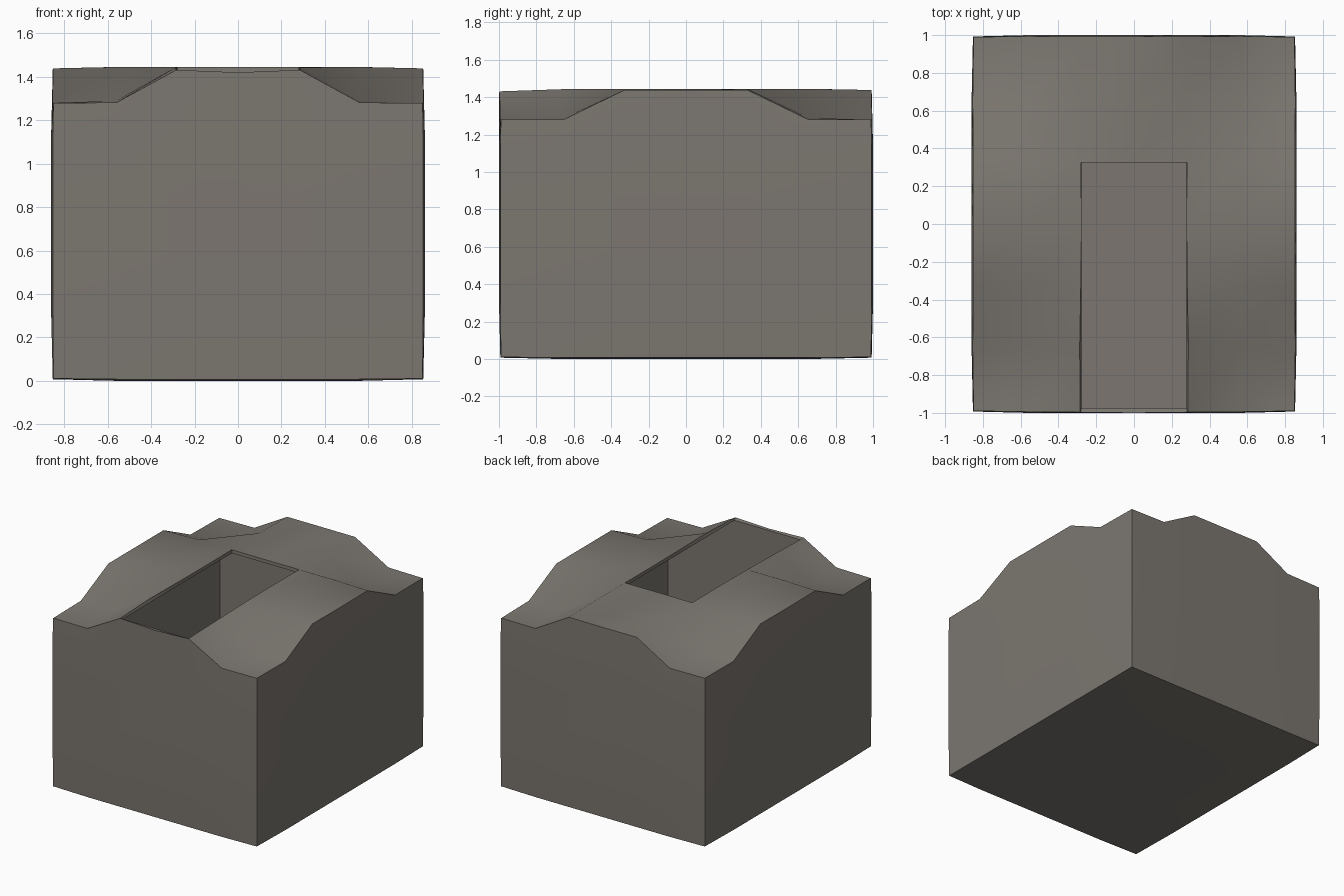
import bpy, bmesh, math

if "Cube" in bpy.data.objects:
    bpy.data.objects.remove(bpy.data.objects["Cube"])

# Base shell: a hollow box on a 6 x 6 x 5 grid, thickened outwards afterwards
NX, NY, NZ = 6, 6, 5
HALF_X, HALF_Y = 0.835, 0.975
BOTTOM, HIGH, LOW = 0.025, 1.42, 1.265
WALL = 0.025

stone = bpy.data.materials.new("warm grey stone")
stone.diffuse_color = (0.2, 0.183, 0.162, 1.0)
stone.use_nodes = True
stone.node_tree.nodes["Principled BSDF"].inputs["Base Color"].default_value = stone.diffuse_color

bm = bmesh.new()
cache = {}


def vert(i, j, k):
    """Grid vertex; the four roof corners are lowered."""
    if (i, j, k) not in cache:
        x = -HALF_X + 2 * HALF_X * i / NX
        y = -HALF_Y + 2 * HALF_Y * j / NY
        z = BOTTOM + (HIGH - BOTTOM) * k / NZ
        if k == NZ and i in (0, 1, NX - 1, NX) and j in (0, 1, NY - 1, NY):
            z = LOW
        cache[i, j, k] = bm.verts.new((x, y, z))
    return cache[i, j, k]


def quad(*corners):
    bm.faces.new([vert(*c) for c in corners])


# Floor and roof, with the roof opening left out
for i in range(NX):
    for j in range(NY):
        quad((i, j, 0), (i, j + 1, 0), (i + 1, j + 1, 0), (i + 1, j, 0))
        if not (i in (2, 3) and j < 4):
            quad((i, j, NZ), (i + 1, j, NZ), (i + 1, j + 1, NZ), (i, j + 1, NZ))

# Four walls
for k in range(NZ):
    for i in range(NX):
        quad((i, 0, k), (i + 1, 0, k), (i + 1, 0, k + 1), (i, 0, k + 1))
        quad((i + 1, NY, k), (i, NY, k), (i, NY, k + 1), (i + 1, NY, k + 1))
    for j in range(NY):
        quad((NX, j, k), (NX, j + 1, k), (NX, j + 1, k + 1), (NX, j, k + 1))
        quad((0, j + 1, k), (0, j, k), (0, j, k + 1), (0, j + 1, k + 1))

mesh = bpy.data.meshes.new("hollow_block")
bm.to_mesh(mesh)
bm.free()
mesh.materials.append(stone)
block = bpy.data.objects.new("hollow_block", mesh)
bpy.context.collection.objects.link(block)
bpy.context.view_layer.objects.active = block
block.select_set(True)

# Shell thickness, pushed out along the vertex normals
shell = block.modifiers.new("shell", 'SOLIDIFY')
shell.thickness = WALL
shell.offset = 1.0
bpy.ops.object.modifier_apply(modifier=shell.name)
bpy.ops.object.shade_smooth_by_angle(angle=math.radians(45))
